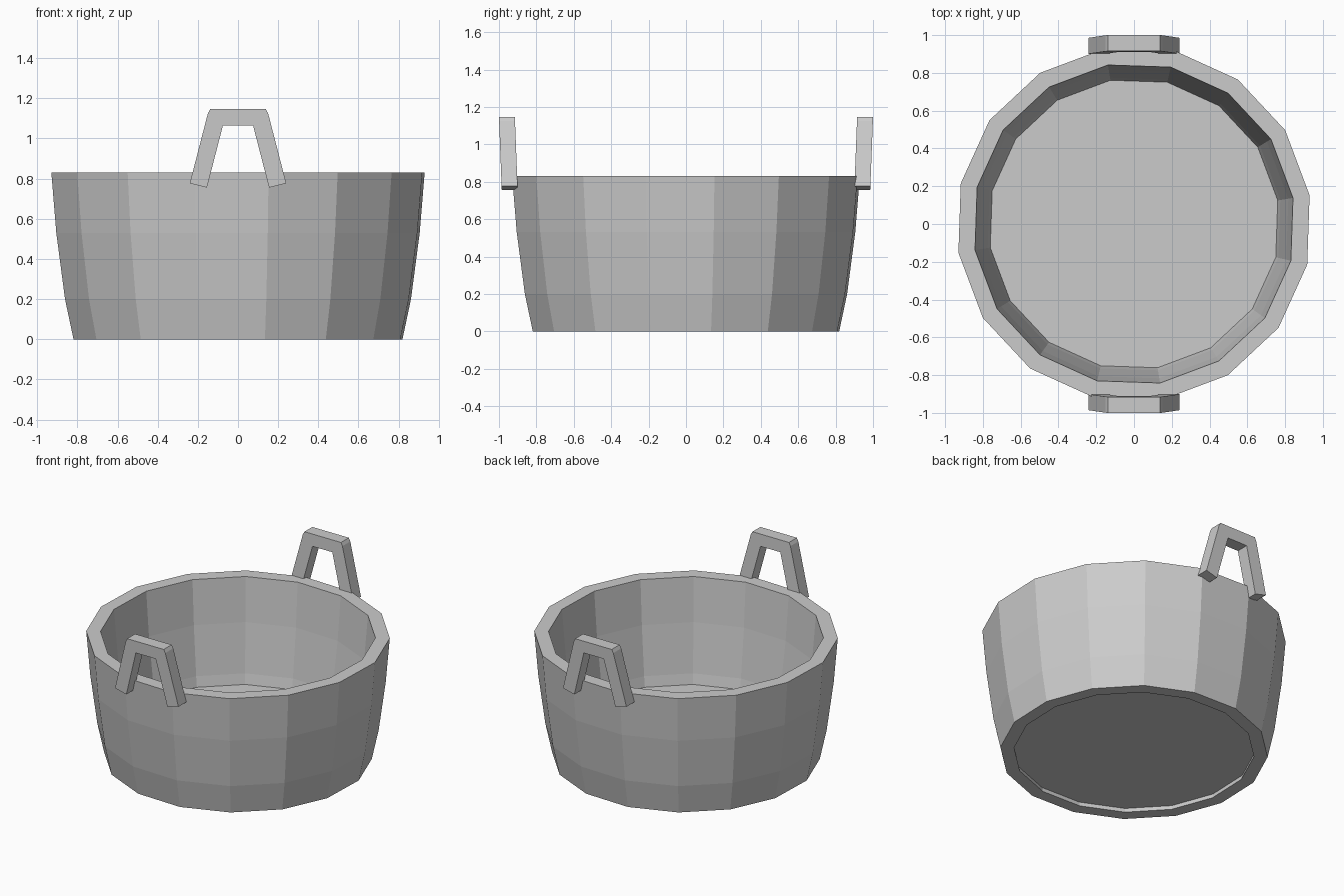
import bpy, bmesh, math

if "Cube" in bpy.data.objects:
    bpy.data.objects.remove(bpy.data.objects["Cube"])

SIDES = 16
TURN = math.radians(9.3)

grey = bpy.data.materials.new("plain grey")
grey.diffuse_color = (0.6, 0.6, 0.6, 1)
grey.use_nodes = True
grey.node_tree.nodes["Principled BSDF"].inputs["Base Color"].default_value = grey.diffuse_color


def finish(name, bm):
    bmesh.ops.recalc_face_normals(bm, faces=bm.faces[:])
    mesh = bpy.data.meshes.new(name)
    bm.to_mesh(mesh)
    bm.free()
    mesh.materials.append(grey)
    obj = bpy.data.objects.new(name, mesh)
    bpy.context.collection.objects.link(obj)
    return obj


def ring(bm, radius, z):
    steps = [TURN + math.tau * i / SIDES for i in range(SIDES)]
    return [bm.verts.new((radius * math.cos(a), radius * math.sin(a), z)) for a in steps]


def bridge(bm, a, b):
    for i in range(SIDES):
        j = (i + 1) % SIDES
        bm.faces.new((a[i], a[j], b[j], b[i]))


# Tub wall: closed outer and inner profile, open at the bottom
profile = [(0.83, 0), (0.873, 0.2), (0.917, 0.53), (0.942, 0.83),
           (0.853, 0.83), (0.828, 0.53), (0.785, 0.2), (0.745, 0)]
bm = bmesh.new()
rings = [ring(bm, r, z) for r, z in profile]
for k, lower in enumerate(rings):
    bridge(bm, lower, rings[(k + 1) % len(rings)])
finish("tub_wall", bm)

# Floor board, set slightly above the bottom rim
bm = bmesh.new()
under, top = ring(bm, 0.751, 0.03), ring(bm, 0.771, 0.13)
bridge(bm, under, top)
bm.faces.new(under)
bm.faces.new(top)
finish("floor_board", bm)

# Handles: splayed legs and top bar, leaning slightly outwards
half = [(-0.075, 1.065), (-0.155, 0.755), (-0.24, 0.777), (-0.15, 1.125), (-0.138, 1.147)]
outline = half + [(-x, z) for x, z in reversed(half)]
for name, side in (("front_handle", -1), ("back_handle", 1)):
    bm = bmesh.new()
    layers = []
    for depth in (0.9, 0.985):
        layers.append([bm.verts.new((x, side * (depth + 0.015 * (z - 0.755) / 0.392), z))
                       for x, z in outline])
    inner, outer = layers
    n = len(outline)
    for i in range(n):
        j = (i + 1) % n
        bm.faces.new((inner[i], inner[j], outer[j], outer[i]))
    # Front and back: left leg, right leg and bar
    for v in layers:
        bm.faces.new((v[0], v[1], v[2], v[3]))
        bm.faces.new((v[9], v[8], v[7], v[6]))
        bm.faces.new((v[0], v[3], v[4], v[5], v[6], v[9]))
    finish(name, bm)
